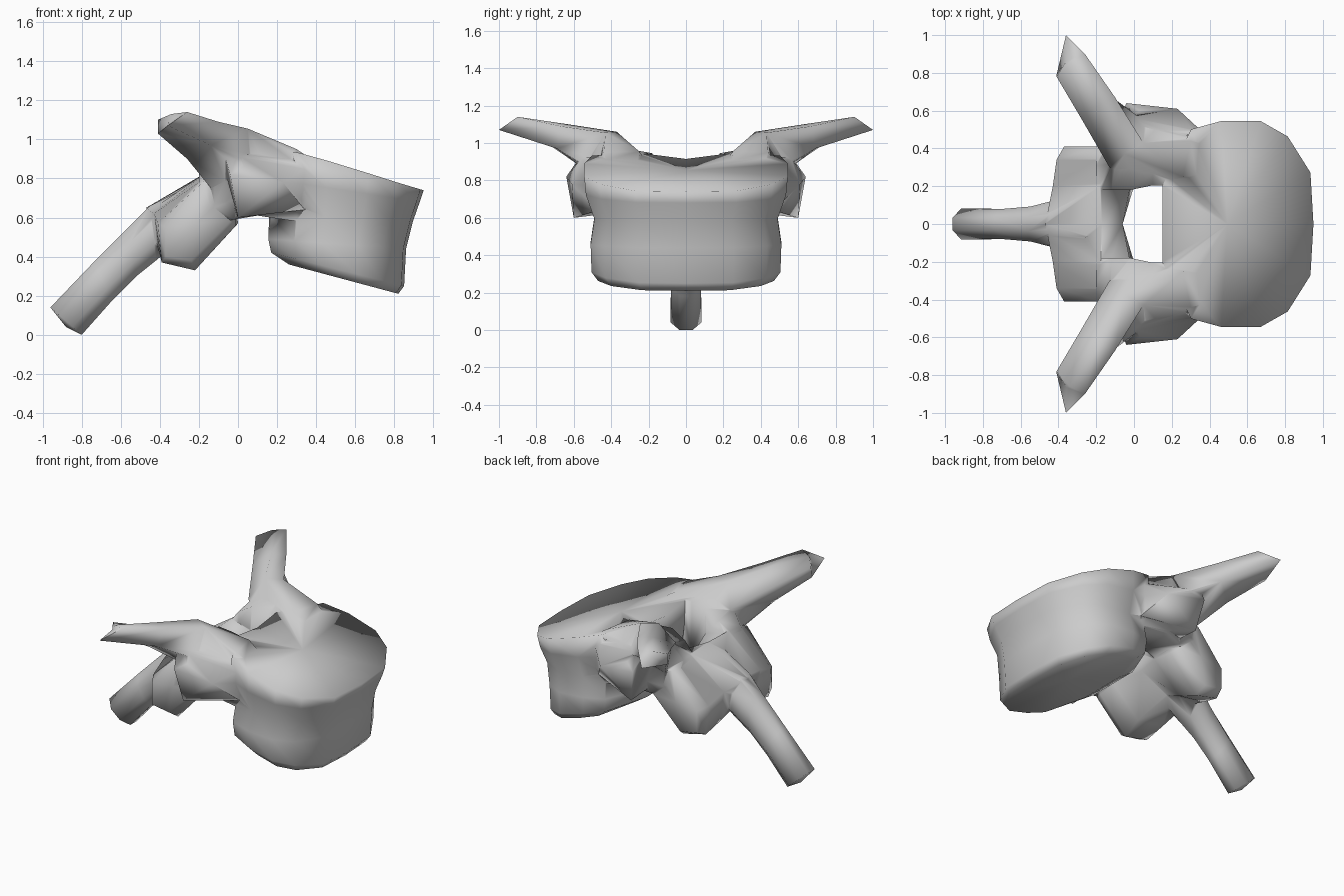
import bpy, bmesh, math
from mathutils import Vector

if "Cube" in bpy.data.objects:
    bpy.data.objects.remove(bpy.data.objects["Cube"])


def finish(name, bm):
    bmesh.ops.recalc_face_normals(bm, faces=bm.faces[:])
    me = bpy.data.meshes.new(name)
    bm.to_mesh(me)
    bm.free()
    ob = bpy.data.objects.new(name, me)
    bpy.context.collection.objects.link(ob)
    return ob


def loft(name, rings, side=1, cap_a=(0, 0, 0), cap_b=(0, 0, 0)):
    """Skin closed rings; each end is a fan round its offset centre."""
    bm = bmesh.new()
    rows = [[bm.verts.new((p[0], p[1] * side, p[2])) for p in r] for r in rings]
    n = len(rows[0])
    for a, b in zip(rows, rows[1:]):
        for i in range(n):
            j = (i + 1) % n
            bm.faces.new((a[i], a[j], b[j], b[i]))
    for row, off in ((rows[0], cap_a), (rows[-1], cap_b)):
        mid = sum((v.co for v in row), Vector()) / n
        c = bm.verts.new(mid + Vector((off[0], off[1] * side, off[2])))
        for i in range(n):
            bm.faces.new((row[i], row[(i + 1) % n], c))
    return finish(name, bm)


def hull(name, pts, side=1):
    bm = bmesh.new()
    for x, y, z in pts:
        bm.verts.new((x, y * side, z))
    bmesh.ops.convex_hull(bm, input=bm.verts[:])
    loose = [v for v in bm.verts if not v.link_faces]
    bmesh.ops.delete(bm, geom=loose, context='VERTS')
    return finish(name, bm)


# Body: stacked kidney outlines, tilted
# (back x, front x, half width, back z, front z, dip of the back rim at the middle)
half = [(0, 0), (0, .37), (.19, .92), (.39, 1), (.65, 1), (.83, .85), (.98, .5), (1, 0)]
outline = half + [(u, -v) for u, v in half[-2:0:-1]]
levels = [(.26, .82, .47, .36, .21, 0), (.17, .85, .505, .42, .25, 0),
          (.155, .86, .51, .49, .44, 0), (.16, .895, .49, .62, .58, 0),
          (.15, .93, .535, .80, .68, 0), (.15, .95, .545, .985, .74, .07)]
body = loft("vertebra", [[(b + u * (f - b), v * w, zb + u * (zf - zb) - dip * (1 - abs(v)) * (1 - u))
                          for u, v in outline] for b, f, w, zb, zf, dip in levels],
            cap_a=(0, 0, .02), cap_b=(-.06, 0, .005))
parts = []

# Spinous process: rounded sections (top x, top z, bottom x, bottom z, half width)
spine = [(-.25, .76, -.20, .56, .18), (-.45, .66, -.42, .38, .13), (-.56, .55, -.52, .30, .10),
         (-.74, .37, -.64, .18, .085), (-.96, .14, -.80, .0, .09)]
rings = []
for tx, tz, bx, bz, w in spine:
    ring = []
    for k in range(8):
        a = (k + .5) * math.pi / 4
        h = .5 + .5 * math.cos(a) / math.cos(math.pi / 8)
        ring.append((bx + h * (tx - bx), w * math.sin(a), bz + h * (tz - bz)))
    rings.append(ring)
parts.append(loft("spinous_process", rings, cap_b=(0, 0, -.03)))

# Lamina with the lower joint lobes: sections across y
mid = [(-.17, .82), (-.06, .72), (-.06, .60), (-.28, .50), (-.42, .48), (-.47, .65)]
inner = [(-.18, .82), (-.02, .78), (.0, .57), (-.20, .38), (-.40, .41), (-.43, .62)]
lobe = [(-.17, .81), (-.02, .78), (-.01, .56), (-.22, .33), (-.39, .37), (-.41, .57)]
outer = [(-.18, .78), (-.04, .74), (-.04, .58), (-.24, .38), (-.37, .40), (-.37, .55)]
right = [(.2, inner), (.34, lobe), (.41, outer)]
sections = [(-y, s) for y, s in reversed(right)] + [(0, mid)] + right
parts.append(loft("lamina", [[(x, y, z) for x, z in s] for y, s in sections]))

for side in (1, -1):
    # Pedicle joining body, lamina and the root of the transverse process
    ped = [(.40, .22, .48, .60, .88), (.30, .20, .50, .58, .94), (.10, .205, .50, .61, .985),
           (-.02, .18, .47, .59, .98), (-.12, .18, .42, .57, .92), (-.20, .18, .39, .56, .82)]
    parts.append(loft("pedicle", [[(x, a, lo), (x, b - .05, lo), (x, b, lo + .1),
                                   (x, b, hi - .1), (x, b - .08, hi), (x, a, hi - .035)]
                                  for x, a, b, lo, hi in ped], side))
    # Transverse process, swept back and outward, root sunk into the body
    parts.append(loft("transverse_process", [
        [(.38, .23, .80), (.42, .27, .85), (.46, .40, .84), (.44, .47, .75), (.36, .35, .65)],
        [(.10, .21, .90), (.26, .25, .955), (.30, .44, .95), (.26, .51, .78), (.06, .35, .65)],
        [(-.13, .30, .92), (-.05, .37, 1.06), (.05, .43, 1.055), (.06, .54, .88), (-.13, .40, .74)],
        [(-.28, .56, 1.02), (-.19, .63, 1.10), (-.10, .67, 1.09), (-.14, .69, .97), (-.26, .60, .90)],
        [(-.41, .78, 1.10), (-.34, .86, 1.13), (-.26, .90, 1.14), (-.36, 1.0, 1.07), (-.41, .79, 1.03)],
    ], side))
    # Rib facet on the side of the pedicle
    parts.append(hull("rib_facet", [
        (.23, .61, .78), (.36, .49, .86), (.34, .47, .64), (.03, .60, .86), (-.04, .64, .82),
        (-.07, .57, .92), (0, .56, .92), (0, .60, .60), (-.01, .44, .62), (.12, .54, .64),
        (-.07, .45, .85), (.20, .45, .93)], side))

# Fuse all parts into one skin
for p in parts:
    m = body.modifiers.new("join", 'BOOLEAN')
    m.operation = 'UNION'
    m.solver = 'EXACT'
    m.object = p
    bpy.context.view_layer.update()
    bpy.context.view_layer.objects.active = body
    bpy.ops.object.modifier_apply(modifier=m.name)
    bpy.data.objects.remove(p)

bpy.ops.object.select_all(action='DESELECT')
body.select_set(True)
bpy.context.view_layer.objects.active = body
bpy.ops.object.shade_smooth_by_angle(angle=math.radians(115))
